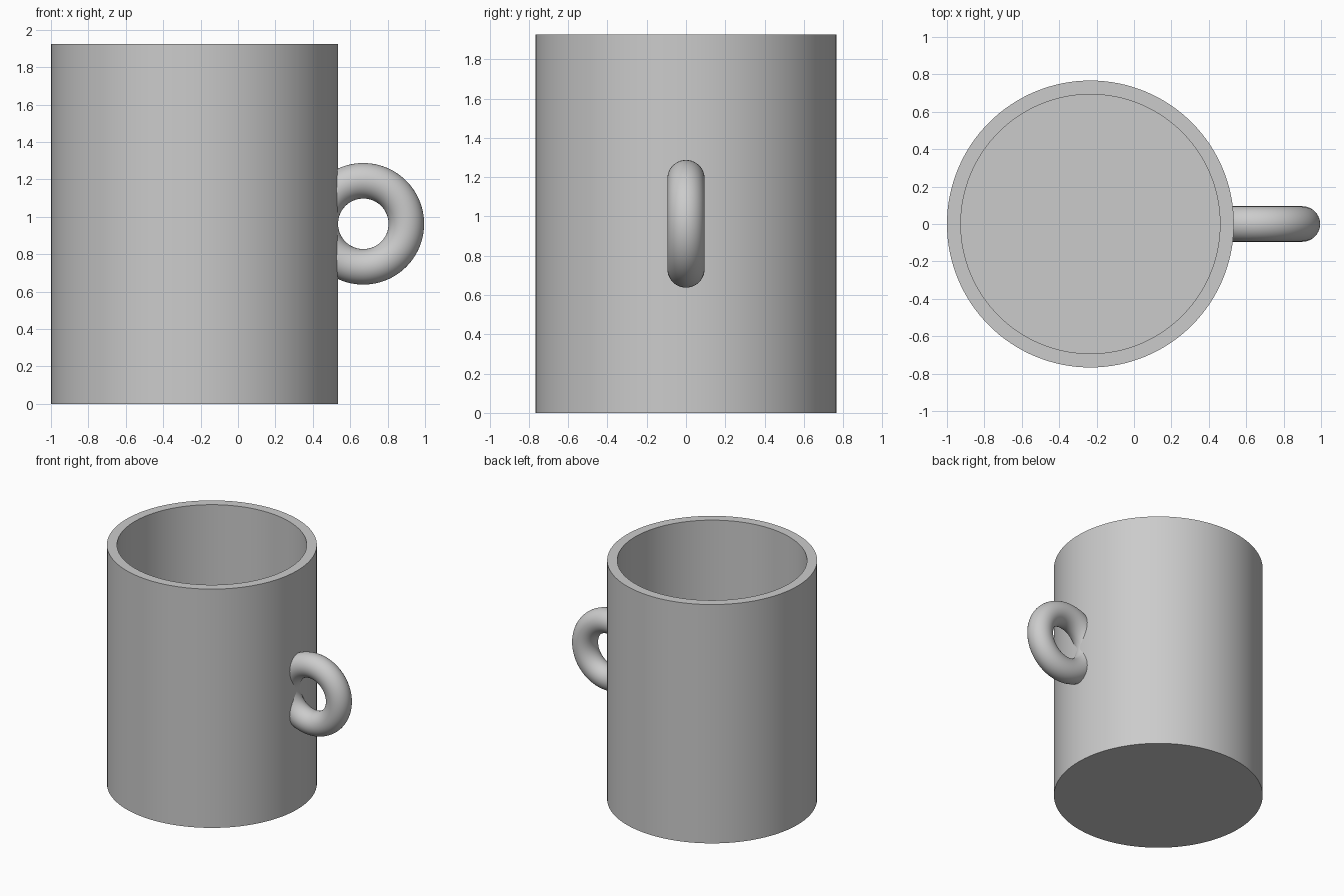
import bpy, bmesh, math
from mathutils import Matrix, Vector

if "Cube" in bpy.data.objects:
    bpy.data.objects.remove(bpy.data.objects["Cube"])

CENTRE_X = -0.233
OUTER, INNER = 0.767, 0.693
HEIGHT, FLOOR = 1.925, 0.077
SEGMENTS = 128

grey = bpy.data.materials.new("plain grey")
grey.use_nodes = True
colour = (0.6, 0.6, 0.6, 1)
grey.diffuse_color = colour
grey.node_tree.nodes["Principled BSDF"].inputs["Base Color"].default_value = colour


def smooth(obj):
    bpy.ops.object.select_all(action="DESELECT")
    obj.select_set(True)
    bpy.context.view_layer.objects.active = obj
    bpy.ops.object.shade_smooth_by_angle(angle=math.radians(35))


def lathe(name, profile):
    """Revolve a profile that starts and ends on the axis."""
    bm = bmesh.new()
    verts = [bm.verts.new((r, 0, z)) for r, z in profile]
    edges = [bm.edges.new(pair) for pair in zip(verts, verts[1:])]
    bmesh.ops.spin(bm, geom=verts + edges, cent=(0, 0, 0), axis=(0, 0, 1),
                   angle=math.tau, steps=SEGMENTS, use_duplicate=False)
    bmesh.ops.remove_doubles(bm, verts=bm.verts, dist=1e-5)
    bmesh.ops.recalc_face_normals(bm, faces=bm.faces)
    mesh = bpy.data.meshes.new(name)
    bm.to_mesh(mesh)
    bm.free()
    obj = bpy.data.objects.new(name, mesh)
    obj.location.x = CENTRE_X
    bpy.context.collection.objects.link(obj)
    mesh.materials.append(grey)
    return obj


# Hollow cup with a flat rim and a solid floor
cup = lathe("cup_body", [(0, 0), (OUTER, 0), (OUTER, HEIGHT),
                         (INNER, HEIGHT), (INNER, FLOOR), (0, FLOOR)])
smooth(cup)

# Ring handle standing upright against the wall
bpy.ops.mesh.primitive_torus_add(major_radius=0.23, minor_radius=0.095,
                                 major_segments=96, minor_segments=40,
                                 location=(0.67, 0, HEIGHT / 2),
                                 rotation=(math.pi / 2, 0, 0))
handle = bpy.context.object
handle.name = "handle"
handle.data.materials.append(grey)

# Trim the ring inside the wall so nothing reaches the cup's interior
middle = (OUTER + INNER) / 2
cutter = lathe("handle_cutter", [(0, 0.2), (middle, 0.2), (middle, 1.7), (0, 1.7)])
cutter.hide_render = True
trim = handle.modifiers.new("trim", "BOOLEAN")
trim.operation = "DIFFERENCE"
trim.solver = "EXACT"
trim.object = cutter
smooth(handle)
bpy.ops.object.modifier_apply(modifier=trim.name)
bpy.data.objects.remove(cutter)
smooth(handle)
